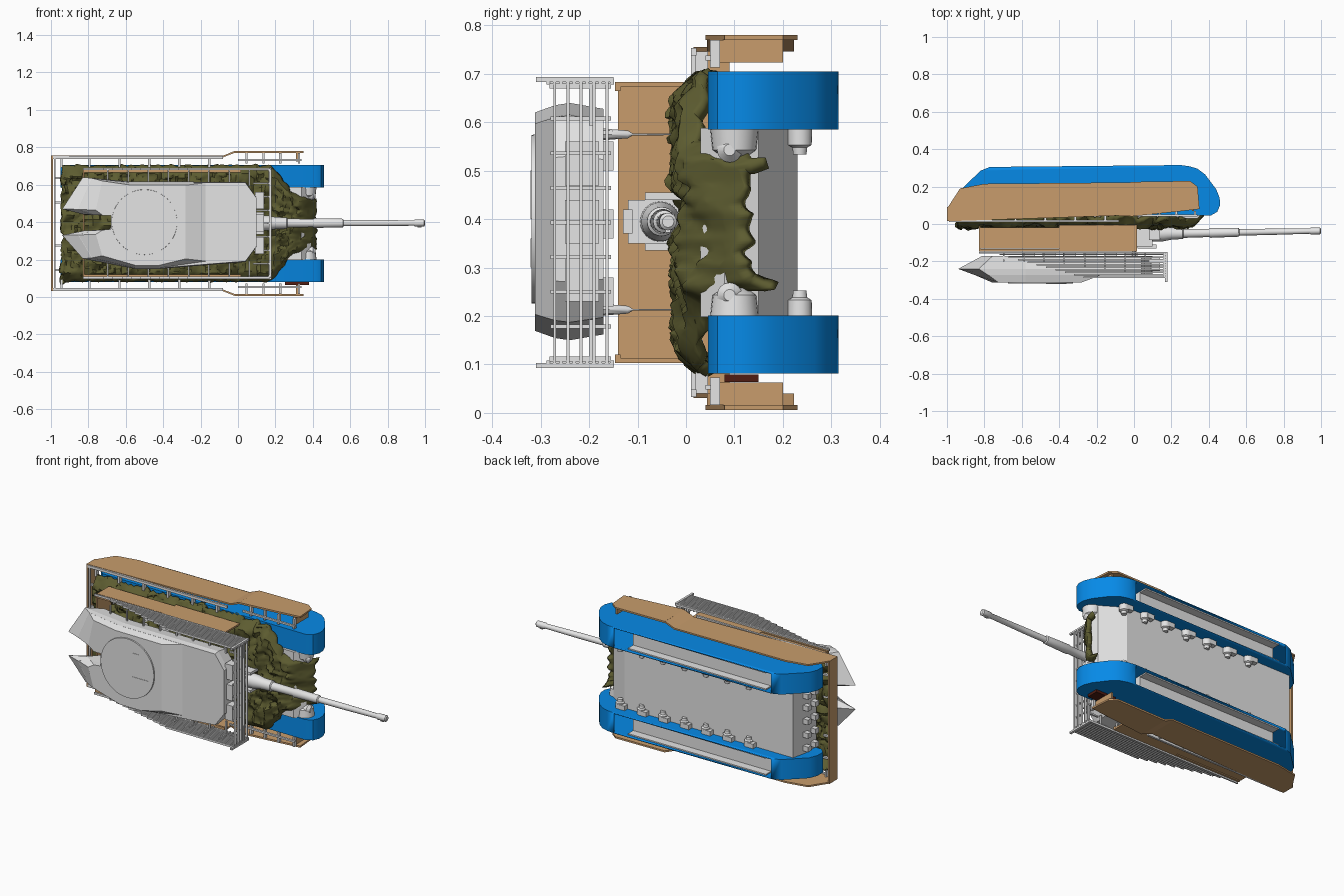
import bpy, bmesh, math
from mathutils import Vector, noise

cube = bpy.data.objects.get("Cube")
if cube:
    bpy.data.objects.remove(cube)

MID = 0.393   # height of the plane of symmetry


def material(name, rgb):
    m = bpy.data.materials.new(name)
    m.use_nodes = True
    m.diffuse_color = (*rgb, 1)
    m.node_tree.nodes["Principled BSDF"].inputs["Base Color"].default_value = (*rgb, 1)
    return m


GREY = material("light grey", (0.78, 0.78, 0.78))
BLUE = material("track blue", (0.002, 0.26, 0.82))
TAN = material("skirt tan", (0.58, 0.335, 0.15))
OLIVE = material("netting olive", (0.11, 0.108, 0.03))
RED = material("dark red", (0.08, 0.012, 0.006))


def finish(name, bm, mat, smooth=None):
    bmesh.ops.recalc_face_normals(bm, faces=bm.faces)
    me = bpy.data.meshes.new(name)
    bm.to_mesh(me)
    bm.free()
    me.materials.append(mat)
    ob = bpy.data.objects.new(name, me)
    bpy.context.collection.objects.link(ob)
    if smooth:
        bpy.ops.object.select_all(action="DESELECT")
        ob.select_set(True)
        bpy.context.view_layer.objects.active = ob
        bpy.ops.object.shade_smooth_by_angle(angle=math.radians(smooth))
    return ob


def loft(name, rings, mat, skip=(), smooth=None):
    """Join closed rings of points, cap both ends, leave out the skipped sides."""
    bm = bmesh.new()
    vs = [[bm.verts.new(p) for p in r] for r in rings]
    n = len(vs[0])
    for a, b in zip(vs, vs[1:]):
        for i in range(n):
            if i not in skip:
                j = (i + 1) % n
                bm.faces.new((a[i], a[j], b[j], b[i]))
    bm.faces.new(vs[0][::-1])
    bm.faces.new(vs[-1])
    return finish(name, bm, mat, smooth)


def side_prism(name, profile, z0, z1, mat, skip=(), smooth=None):
    return loft(name, [[(x, y, z) for x, y in profile] for z in (z0, z1)], mat, skip, smooth)


def boxes(name, specs, mat):
    """One object from boxes given as x0, x1, y0, y1, z0, z1."""
    bm = bmesh.new()
    for x0, x1, y0, y1, z0, z1 in specs:
        for v in bmesh.ops.create_cube(bm, size=1)["verts"]:
            v.co = (x0 + (v.co.x + .5) * (x1 - x0), y0 + (v.co.y + .5) * (y1 - y0),
                    z0 + (v.co.z + .5) * (z1 - z0))
    return finish(name, bm, mat)


def lathe(name, stations, mat, sides=24):
    """Round part through (centre, radius) stations."""
    axis = (Vector(stations[-1][0]) - Vector(stations[0][0])).normalized()
    u = axis.orthogonal().normalized()
    w = axis.cross(u)
    ang = [2 * math.pi * i / sides for i in range(sides)]
    return loft(name, [[Vector(c) + r * (u * math.cos(a) + w * math.sin(a)) for a in ang]
                       for c, r in stations], mat, smooth=40)


def pair(s, a, b):
    """Heights of a part lying between two distances from the mid plane."""
    return sorted((MID + s * a, MID + s * b))


# Hull
side_prism("hull", [(-.88, .04), (-.88, .14), (-.86, .23), (.24, .23), (.37, .15),
                    (.39, .08), (.34, .03)], MID - .195, MID + .195, GREY)
boxes("rear_fittings", [(-.91, -.87, y, y + .03, z, z + .03) for y in (.06, .13)
                        for z in (.22, .3, .38, .46, .53)], GREY)
boxes("red_bracket", [(.25, .38, .08, .15, .064, .079)], RED)

# Tracks, skirts and running gear on both sides
track = [(-.77, .305), (-.82, .285), (-.93, .18), (-.95, .13), (-.95, .08), (-.92, .05),
         (.41, .045), (.445, .065), (.46, .1), (.458, .14), (.44, .185), (.38, .265),
         (.34, .295), (.3, .308), (.25, .315)]
skirt = [(-.995, .015), (-.995, .09), (-.93, .19), (-.8, .215), (-.08, .222), (-.08, .045)]
front_skirt = [(-.02, .04), (-.02, .225), (.3, .23), (.34, .2), (.35, .08), (.22, .065)]
for s, side in ((1, "upper"), (-1, "lower")):
    t = side_prism(side + "_track", track, *pair(s, .192, .312), BLUE, skip=(14,), smooth=35)
    t.modifiers.new("wall", "SOLIDIFY").thickness = .008
    # Grey bed in the open track underside
    boxes(side + "_track_bed", [(-.73, .17, .06, .25, *pair(s, .199, .305))], GREY)
    boxes(side + "_track_bed_rims", [(-.73, .17, .25, .298, *pair(s, .199, .206)),
                                     (-.73, .17, .25, .298, *pair(s, .298, .305))], GREY)
    side_prism(side + "_skirt", skirt, *pair(s, .353, .362), TAN)
    side_prism(side + "_front_skirt", front_skirt, *pair(s, .377, .387), TAN)
    loft(side + "_skirt_step", [[(-.081, y, MID + s * .353), (-.081, y, MID + s * .362),
                                 (-.019, y, MID + s * .387), (-.019, y, MID + s * .377)]
                                for y in (.043, .223)], TAN)
    boxes(side + "_skirt_rib", [(.31, .32, .07, .2, *pair(s, .33, .377))], TAN)
    # Skirt brackets and rails
    spec = [(x, x + .012, .02, .045, *pair(s, .3, .353)) for x in (-.95, -.8, -.64, -.48, -.32, -.16)]
    spec += [(x, x + .012, .05, .07, *pair(s, .32, .377)) for x in (.04, .13, .22, .32)]
    spec += [(-.99, -.08, .01, .022, *pair(s, .345, .36)), (0, .34, .04, .052, *pair(s, .335, .345))]
    boxes(side + "_skirt_brackets", spec, GREY)
    # Suspension arms
    for i in range(7):
        x = .265 - i * .14
        z = MID + s * .195
        lathe(f"{side}_hub_{i}", [((x, .235, z), .026), ((x, .235, z - s * .035), .025),
                                  ((x, .235, z - s * .04), .016), ((x, .235, z - s * .055), .014)], GREY, 12)
        boxes(f"{side}_arm_{i}", [(x - .045, x, .23, .26, *pair(s, .165, .195))], GREY)
    lathe(side + "_final_drive", [((.37, .1, MID + s * .195), .05), ((.37, .1, MID + s * .15), .045),
                                  ((.37, .1, MID + s * .135), .025)], GREY)
    lathe(side + "_headlight", [((.33, .09, MID + s * .15), .022), ((.4, .09, MID + s * .15), .026),
                                ((.415, .09, MID + s * .15), .012)], GREY, 16)
    # Turret side panels
    boxes(side + "_panel", [(-.83, -.4, -.13, -.02, *pair(s, .28, .288)),
                            (-.4, .015, -.145, -.005, *pair(s, .28, .29)),
                            (-.83, .015, -.147, -.135, *pair(s, .272, .29))], TAN)
boxes("skirt_end_strap", [(-1, -.99, .015, .09, MID - .362, MID + .362)], TAN)
boxes("panel_end_plate", [(-.83, -.82, -.14, -.01, MID - .285, MID + .285)], TAN)
boxes("end_rails", [(-.985, -.975, .01, .02, MID - .355, MID + .355)]
      + [(-.98, -.92, .02, .035, z, z + .01) for z in (.14, .27, .5, .63)], GREY)


# Camouflage netting: a draped sheet tapering over the nose
def half_width(x):
    if x < .18:
        return .312
    if x < .29:
        return .312 - (x - .18) * 1.3
    return .169 - (x - .29) * .25


bm = bmesh.new()
bmesh.ops.create_grid(bm, x_segments=110, y_segments=56, size=1)
for v in bm.verts:
    u, w = v.co.x, v.co.y
    x = -.26 + .68 * u
    z = MID + w * half_width(x)
    f = noise.noise(Vector((x * 13, z * 13, 2)))
    g = noise.noise(Vector((x * 38, z * 38, 7)))
    y = -.014 + .026 * f + .022 * g
    y += .045 * max(abs(w) - .85, 0) / .15
    y += .14 * min(1, max(0, (x - .27) / .15)) ** 2
    v.co = (x + .016 * g * u, y, z + .012 * g * w)
net = finish("netting", bm, OLIVE, 35)
net.modifiers.new("thickness", "SOLIDIFY").thickness = .026

# Turret body with a notched wedge
outline = [(-.94, .47), (-.83, .64), (-.58, .617), (.04, .615), (.1, .53), (.1, .27),
           (.04, .187), (-.42, .15), (-.55, .15), (-.83, .205), (-.94, .33), (-.82, .355),
           (-.68, .36), (-.68, .44), (-.82, .44)]


def ring(y, front, rear, inset):
    """Outline at depth y, nose pulled back, tail cut, sides drawn in."""
    pts = []
    for x, z in outline:
        nx = x + front * max(0, min(1, (-.68 - x) / .26))
        nz = MID + (z - MID) * (1 - inset)
        pts.append((min(nx, rear), y, nz))
    return pts


loft("turret_body", [ring(-.17, .13, .1, .05), ring(-.24, 0, .1, 0), ring(-.272, .085, .1, .02)], GREY)
loft("turret_roof", [ring(-.271, .085, -.17, .02), ring(-.312, .18, -.28, .08)], GREY)
lathe("roof_ring", [((-.5, -.308, .4), .175), ((-.5, -.319, .4), .174)], GREY, 48)
boxes("roof_hatches", [(-.47, -.36, -.321, -.314, .3, .36), (-.46, -.42, -.321, -.314, .4, .5)], GREY)
lathe("turret_ring", [((-.5, -.012, MID), .185), ((-.5, .015, MID), .185)], GREY, 48)
boxes("turret_underside_gear", [(-.6 + i * .11, -.53 + i * .11, -.172, -.15, z, z + .06)
                                for i in range(6) for z in (.22, .36, .5)], GREY)

# Slat cage round the turret sides and tail
levels = [-.16 - i * .0135 for i in range(10)]
slats = []
for s in (1, -1):
    for i, y in enumerate(levels):
        slats.append((-.72 + .05 * i, .175, y - .007, y, *pair(s, .285, .297)))
    for i in range(9):
        x = -.7 + i * .108
        slats.append((x, x + .008, -.17 - .014 * min(i, 8), -.155, *pair(s, .277, .287)))
        slats.append((x, x + .008, -.2, -.19, *pair(s, .2, .28)))
    slats.append((-.83, .175, -.157, -.149, *pair(s, .285, .297)))
    slats.append((.165, .178, -.31, -.15, *pair(s, .29, .3)))
for y in levels[::2]:
    slats.append((.165, .178, y - .006, y, MID - .297, MID + .297))
for i in range(9):
    z = MID - .29 + i * .0715
    slats.append((.158, .166, -.28, -.155, z, z + .008))
    slats.append((.08, .166, -.2, -.19, z, z + .008))
boxes("slat_cage", slats, GREY)
boxes("stowage_bins", [(.09, .14, -.25, -.18, z, z + .09) for z in (.23, .35, .47)], GREY)
for z in (.213, .575):
    lathe("antenna", [((0, -.17, z), .012), ((0, -.12, z), .008), ((0, -.11, z), .002),
                      ((0, .02, z), .0015)], GREY, 8)

# Mantlet and gun
boxes("mantlet", [(.0, .1, -.12, -.015, .35, .44), (.08, .14, -.085, -.01, .335, .35),
                  (.08, .14, -.085, -.01, .44, .455), (.02, .12, -.13, -.11, .37, .42)], GREY)
gun = [(.08, .042), (.16, .04), (.2, .032), (.26, .03), (.265, .024), (.4, .022), (.41, .026),
       (.56, .023), (.565, .017), (.7, .017), (.94, .014), (.945, .018), (.995, .018), (1, .012)]
lathe("gun_barrel", [((x, -.055 + .018 * x, .395), r) for x, r in gun], GREY)
boxes("muzzle_sight", [(.96, .98, -.042, -.032, .372, .38)], GREY)
